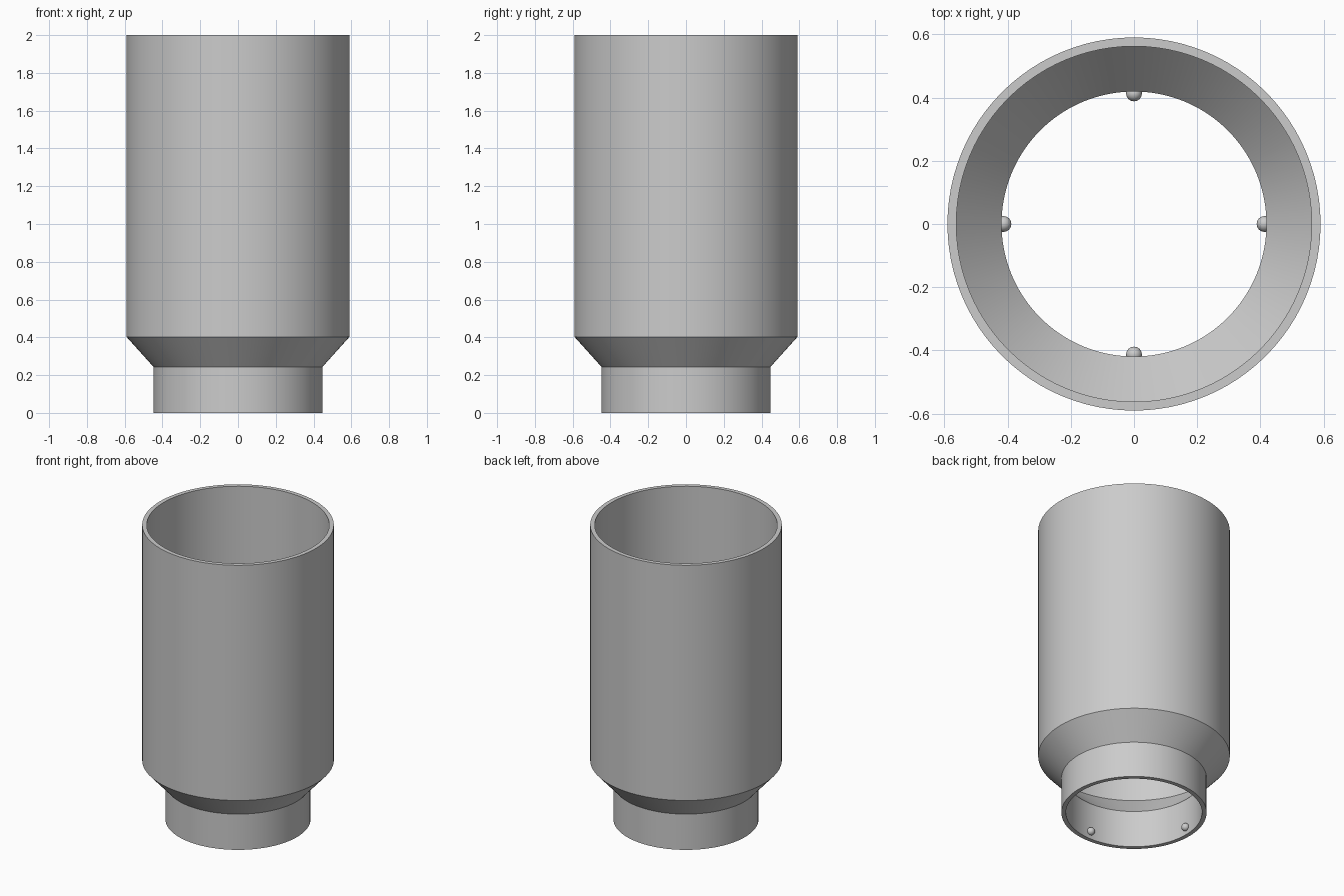
import bpy
import bmesh
import math
from mathutils import Matrix, Vector

cube = bpy.data.objects.get("Cube")
if cube:
    bpy.data.objects.remove(cube, do_unlink=True)

SIDES = 96

metal = bpy.data.materials.new("light grey metal")
metal.use_nodes = True
grey = (0.6, 0.6, 0.6, 1)
metal.diffuse_color = grey
metal.node_tree.nodes["Principled BSDF"].inputs["Base Color"].default_value = grey


def finish(name, bm):
    """Turn a bmesh into a shaded, coloured object."""
    bmesh.ops.recalc_face_normals(bm, faces=bm.faces)
    mesh = bpy.data.meshes.new(name)
    bm.to_mesh(mesh)
    bm.free()
    mesh.materials.append(metal)
    obj = bpy.data.objects.new(name, mesh)
    bpy.context.collection.objects.link(obj)
    bpy.ops.object.select_all(action="DESELECT")
    obj.select_set(True)
    bpy.context.view_layer.objects.active = obj
    bpy.ops.object.shade_smooth_by_angle(angle=math.radians(30))
    return obj


# Stepped tube: closed wall profile (radius, height) spun around z
profile = [
    (0.447, 0), (0.447, 0.243), (0.59, 0.402), (0.59, 2),
    (0.562, 2), (0.562, 0.41), (0.419, 0.25), (0.419, 0),
]
bm = bmesh.new()
verts = [bm.verts.new((r, 0, z)) for r, z in profile]
edges = [bm.edges.new((a, b)) for a, b in zip(verts, verts[1:] + verts[:1])]
bmesh.ops.spin(bm, geom=verts + edges, cent=(0, 0, 0), axis=(0, 0, 1),
               angle=math.tau, steps=SIDES, use_merge=True)
bmesh.ops.remove_doubles(bm, verts=bm.verts, dist=0.0001)
finish("stepped_tube", bm)

# Four small locking bumps inside the narrow collar
for i, side in enumerate(("left", "back", "right", "front")):
    bm = bmesh.new()
    spot = Matrix.Rotation(i * math.pi / 2, 3, "Z") @ Vector((0.413, 0, 0.05))
    bmesh.ops.create_uvsphere(bm, u_segments=24, v_segments=12, radius=0.025,
                              matrix=Matrix.Translation(spot))
    finish(side + "_locking_bump", bm)
